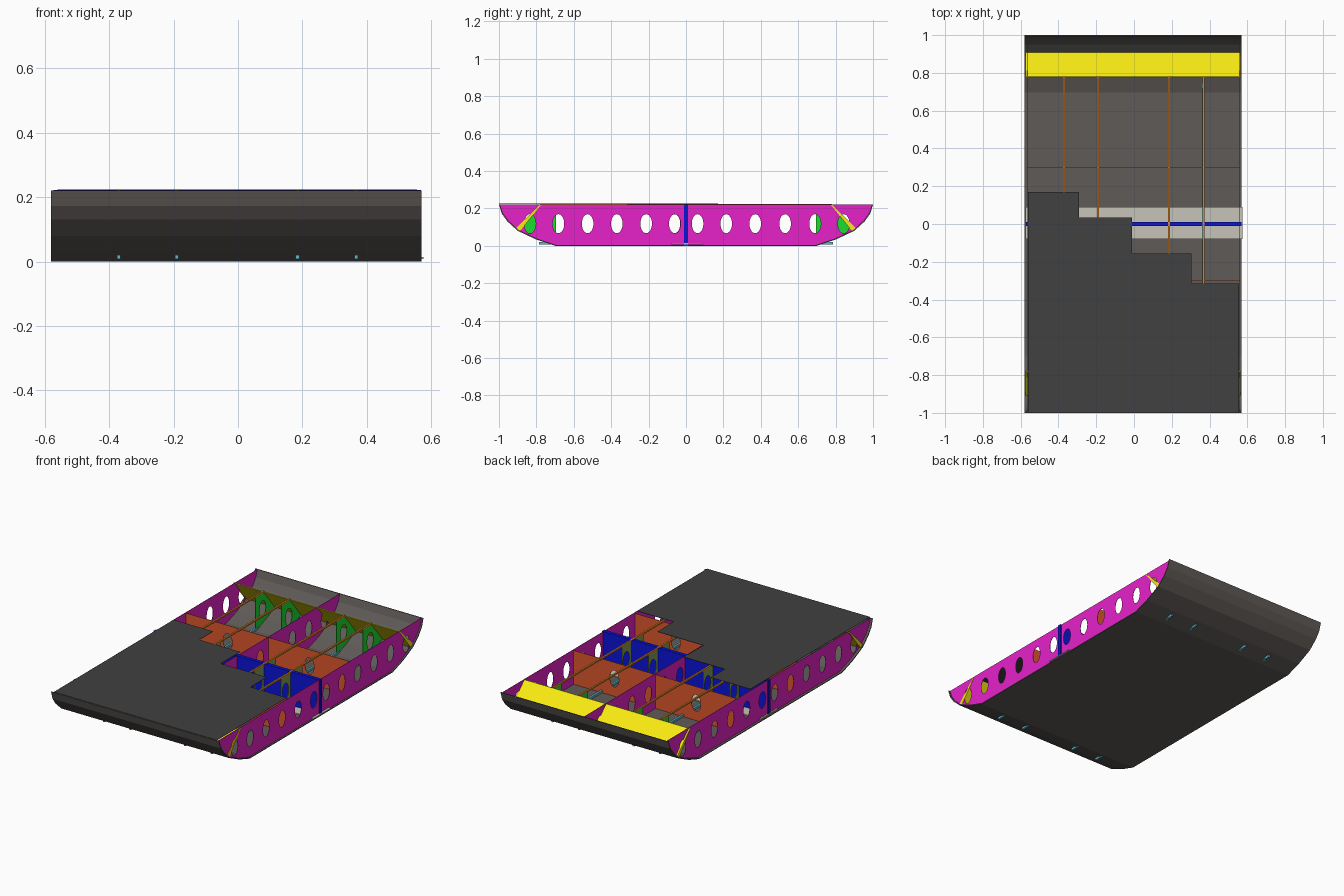
import bpy, math
from mathutils import Matrix

if "Cube" in bpy.data.objects:
    bpy.data.objects.remove(bpy.data.objects["Cube"])

def mat(name, r, g, b):
    m = bpy.data.materials.new(name)
    m.diffuse_color = (r, g, b, 1)
    m.use_nodes = True
    m.node_tree.nodes["Principled BSDF"].inputs["Base Color"].default_value = m.diffuse_color
    return m

MAGENTA = mat("magenta", .80, .016, .59)
BLUE = mat("blue", .003, .007, .70)
RUST = mat("rust", .73, .095, .025)
GREEN = mat("green", .012, .72, .03)
OLIVE = mat("olive", .22, .35, .10)
YELLOW = mat("yellow", .95, .83, .006)
ORANGE = mat("orange", .75, .24, .02)
CYAN = mat("cyan", .12, .50, .62)
PALE = mat("pale", .57, .55, .48)
SHELL = mat("shell_grey", .117, .105, .098)
DECK = mat("deck_grey", .052, .052, .052)

# local sheet axes: outline (u, v) and thickness direction
YZ = Matrix(((0, 0, 1, 0), (1, 0, 0, 0), (0, 1, 0, 0), (0, 0, 0, 1)))
XZ = Matrix(((1, 0, 0, 0), (0, 0, -1, 0), (0, 1, 0, 0), (0, 0, 0, 1)))
XY = Matrix.Identity(4)

def sheet(name, outline, axes, loc, thick, material, holes=()):
    """Flat plate cut from an outline with oval lightening holes."""
    c = bpy.data.curves.new(name, 'CURVE')
    c.dimensions = '2D'
    c.fill_mode = 'BOTH'
    c.extrude = thick / 2
    loops = [outline]
    for u, v in holes:
        loops.append([(u + .031 * math.cos(math.tau * i / 24),
                       v + .051 * math.sin(math.tau * i / 24)) for i in range(24)])
    for pts in loops:
        s = c.splines.new('POLY')
        s.points.add(len(pts) - 1)
        for p, (u, v) in zip(s.points, pts):
            p.co = (u, v, 0, 1)
        s.use_cyclic_u = True
    tmp = bpy.data.objects.new("tmp", c)
    bpy.context.collection.objects.link(tmp)
    me = bpy.data.meshes.new_from_object(tmp.evaluated_get(bpy.context.evaluated_depsgraph_get()))
    bpy.data.objects.remove(tmp)
    me.transform(Matrix.Translation(loc) @ axes)
    me.shade_flat()
    me.materials.clear()
    me.materials.append(material)
    me.name = name
    ob = bpy.data.objects.new(name, me)
    bpy.context.collection.objects.link(ob)
    return ob

def rect(u0, u1, v0, v1):
    return [(u0, v0), (u1, v0), (u1, v1), (u0, v1)]

def hull(inset):
    half = [(.70, 0), (.80, .033), (.90, .08), (.955, .13), (.985, .172), (1, .221)]
    half = [(y - inset, z + (inset if z < .2 else 0)) for y, z in half]
    return [(-y, z) for y, z in reversed(half)] + half

# bent outer skin
sheet("bottom_skin", hull(0) + hull(.005)[::-1], YZ, (-.005, 0, 0), 1.15, SHELL)

# lengthwise ribs with holes
hole_y = (-.834, -.682, -.526, -.37, -.213, -.06, .062, .215, .37, .53, .69, .843)
rib_holes = [(y, .118) for y in hole_y]
for name, x in (("left_rib", -.565), ("centre_rib", 0), ("right_rib", .56)):
    sheet(name, hull(.003), YZ, (x, 0, 0), .002, MAGENTA, rib_holes)

# crosswise frames
sheet("middle_frame", rect(-.572, .568, .003, .222), XZ, (0, 0, 0), .022, BLUE)
for s in (-1, 1):
    sheet("cross_frame", rect(-.565, .56, .006, .216), XZ, (0, s * .30, 0), .002,
          RUST, [(-.28, .115), (.28, .115)])
    # sloping end bulkhead
    sheet("end_bulkhead", [(s * .776, .217), (s * .782, .218), (s * .91, .093), (s * .888, .078)],
          YZ, (-.006, 0, 0), 1.138, YELLOW)

# joint strip under the middle frame
sheet("floor_strip", rect(-.575, .575, -.08, .09), XY, (0, 0, .011), .006, PALE)

# stringers and their brackets
for x in (-.37, -.19, .185, .367):
    sheet("top_stringer", rect(x - .005, x + .005, -.78, .78), XY, (0, 0, .218), .009, ORANGE)
    sheet("bottom_stringer", rect(x - .006, x + .006, -.785, .785), XY, (0, 0, .0145), .013, CYAN)
    for s in (-1, 1):
        gusset = [(.695, .006), (.80, .038), (.888, .08), (.778, .212), (.695, .212)]
        sheet("end_bracket", [(s * y, z) for y, z in gusset], YZ, (x, 0, 0), .003,
              GREEN, [(s * .767, .115)])
        sheet("middle_bracket", [(s * y, z) for y, z in rect(.011, .105, .012, .214)],
              YZ, (x, 0, 0), .003, OLIVE, [(s * .062, .118)])

# stepped cutaway deck
sheet("deck", [(-.56, -1), (.555, -1), (.555, -.315), (.305, -.315), (.305, -.155),
               (-.01, -.155), (-.01, .035), (-.29, .035), (-.29, .17), (-.56, .17)],
      XY, (0, 0, .2245), .002, DECK)
